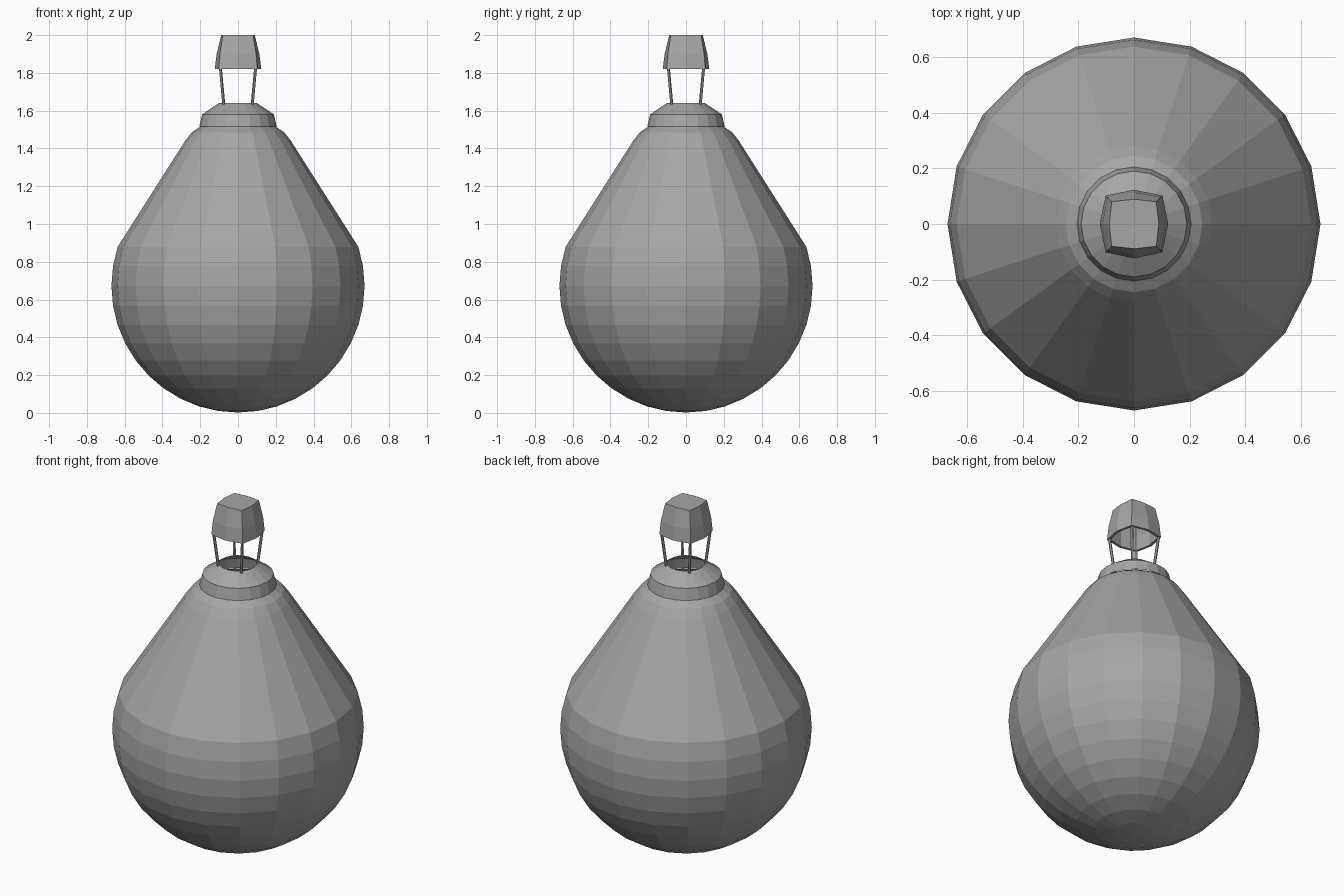
import bpy, bmesh, math
from mathutils import Vector

cube = bpy.data.objects.get("Cube")
if cube:
    bpy.data.objects.remove(cube, do_unlink=True)

GREY = (0.38, 0.38, 0.38, 1)
mat = bpy.data.materials.new("plain grey")
mat.use_nodes = True
mat.diffuse_color = GREY
mat.node_tree.nodes["Principled BSDF"].inputs["Base Color"].default_value = GREY


def finish(name, bm):
    """Turn a bmesh into a flat-shaded object."""
    bmesh.ops.recalc_face_normals(bm, faces=bm.faces)
    mesh = bpy.data.meshes.new(name)
    bm.to_mesh(mesh)
    bm.free()
    mesh.materials.append(mat)
    obj = bpy.data.objects.new(name, mesh)
    bpy.context.collection.objects.link(obj)
    return obj


def loft(bm, rings):
    """Bridge successive closed rings of points with quads."""
    loops = [[bm.verts.new(p) for p in ring] for ring in rings]
    for a, b in zip(loops, loops[1:]):
        for i in range(len(a)):
            j = (i + 1) % len(a)
            bm.faces.new((a[i], a[j], b[j], b[i]))
    return loops


def circle(r, z, sides=20):
    step = math.tau / sides
    return [(r * math.cos(i * step), r * math.sin(i * step), z) for i in range(sides)]


# Envelope: round bottom, straight cone, rounded shoulder
R, CENTRE = 0.67, 0.672
profile = []
for k in range(-9, 3):
    a = math.radians(9 * k)
    profile.append((R * math.cos(a), CENTRE + R * math.sin(a)))
profile += [(0.28, 1.44), (0.245, 1.485), (0.2, 1.515)]
bm = bmesh.new()
loops = loft(bm, [circle(r, z) for r, z in profile])
pole = bm.verts.new((0, 0, CENTRE - R))
for i, v in enumerate(loops[0]):
    bm.faces.new((pole, loops[0][(i + 1) % len(loops[0])], v))
finish("envelope", bm)

# Collar with an open mouth
bm = bmesh.new()
loft(bm, [circle(r, z) for r, z in
          [(0.205, 1.515), (0.19, 1.58), (0.1, 1.64)]])
finish("collar", bm)


# Basket: bowed square section, hollow, open underneath
def bowed_square(corner, middle, z):
    pts = []
    for i in range(4):
        a = i * math.pi / 2
        c, s = math.cos(a), math.sin(a)
        pts.append((middle * c, middle * s, z))
        pts.append((corner * (c - s), corner * (c + s), z))
    return pts


bm = bmesh.new()
loops = loft(bm, [bowed_square(*row) for row in [
    (0.087, 0.108, 1.975), (0.09, 0.108, 1.9), (0.09, 0.108, 1.82),
    (0.102, 0.123, 1.82), (0.096, 0.113, 1.9), (0.08, 0.089, 2.0)]][1:])
bm.faces.new(loops[-1])
inner = [bm.verts.new((v.co.x * 0.8, v.co.y * 0.8, 1.98)) for v in loops[0]]
for i in range(8):
    j = (i + 1) % 8
    bm.faces.new((inner[i], inner[j], loops[0][j], loops[0][i]))
bm.faces.new(inner)
finish("basket", bm)

# Four ropes from the mouth to the basket corners
for sx, side in ((1, "left"), (-1, "right")):
    for sy, end in ((-1, "front"), (1, "back")):
        low = Vector((sx * 0.075, sy * 0.075, 1.63))
        high = Vector((sx * 0.093, sy * 0.093, 1.825))
        bm = bmesh.new()
        bmesh.ops.create_cone(bm, cap_ends=True, segments=6, radius1=0.008,
                              radius2=0.008, depth=(high - low).length)
        rope = finish(f"rope_{end}_{side}", bm)
        rope.location = (low + high) / 2
        rope.rotation_mode = 'QUATERNION'
        rope.rotation_quaternion = (high - low).to_track_quat('Z', 'Y')
